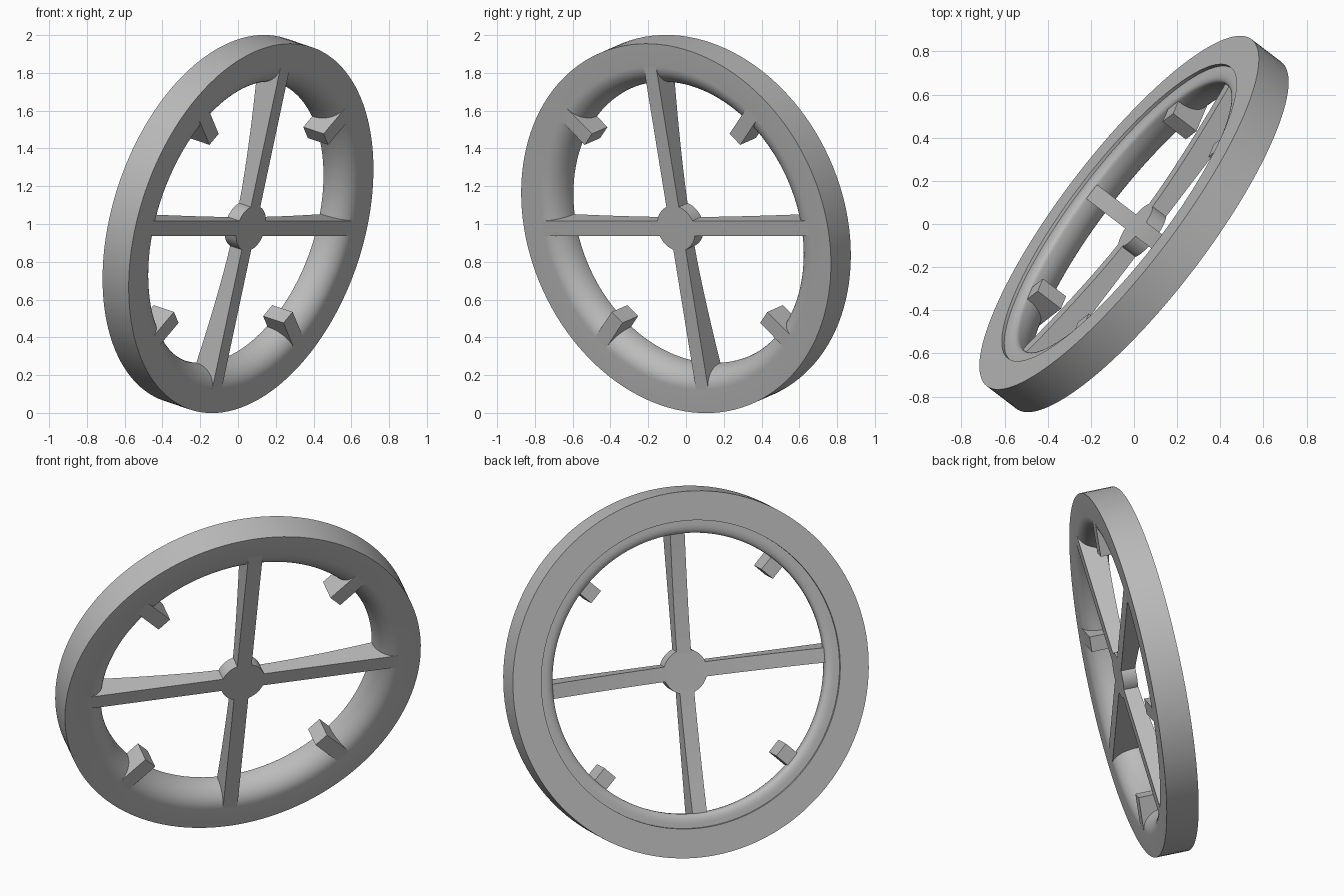
import bpy, bmesh
from math import sin, cos, pi, radians
from mathutils import Matrix, Vector

cube = bpy.data.objects.get("Cube")
if cube:
    bpy.data.objects.remove(cube)

grey = bpy.data.materials.new("plain_grey")
grey.use_nodes = True
grey.diffuse_color = (0.5, 0.5, 0.5, 1)
grey.node_tree.nodes["Principled BSDF"].inputs["Base Color"].default_value = (0.5, 0.5, 0.5, 1)

# Wheel frame: local z is the axle, local y the upright spoke
axle = Vector((0.768, -0.586, -0.258)).normalized()
across = Vector((-axle.y, axle.x, 0)).normalized()
upright = axle.cross(across)
tilt = Matrix((across, upright, axle)).transposed().to_4x4()
place = Matrix.Translation((0, 0, 1)) @ tilt

FRONT = 0.09       # front plane along the axle
RIM = 1.012        # outer radius
THROAT = 0.775     # narrowest opening radius


def finish(bm, name, smooth=False):
    bmesh.ops.recalc_face_normals(bm, faces=bm.faces)
    bm.transform(place)
    mesh = bpy.data.meshes.new(name)
    bm.to_mesh(mesh)
    bm.free()
    mesh.materials.append(grey)
    obj = bpy.data.objects.new(name, mesh)
    bpy.context.collection.objects.link(obj)
    if smooth:
        bpy.ops.object.select_all(action='DESELECT')
        bpy.context.view_layer.objects.active = obj
        obj.select_set(True)
        bpy.ops.object.shade_smooth_by_angle(angle=radians(30))
    return obj


def lathe(name, profile, steps):
    """Turn a closed (radius, axle) profile around the axle."""
    bm = bmesh.new()
    verts = [bm.verts.new((r, 0, s)) for r, s in profile]
    edges = [bm.edges.new((v, verts[i - 1])) for i, v in enumerate(verts)]
    bmesh.ops.spin(bm, geom=verts + edges, cent=(0, 0, 0), axis=(0, 0, 1),
                   angle=2 * pi, steps=steps, use_merge=True)
    bmesh.ops.remove_doubles(bm, verts=bm.verts, dist=0.0001)
    return finish(bm, name, True)


def radial_prism(name, profile, width, angle):
    """Extrude a (radius, axle) outline sideways and turn it around the axle."""
    bm = bmesh.new()
    face = bm.faces.new([bm.verts.new((r, -width / 2, s)) for r, s in profile])
    new = bmesh.ops.extrude_face_region(bm, geom=[face])["geom"]
    moved = [v for v in new if isinstance(v, bmesh.types.BMVert)]
    bmesh.ops.translate(bm, verts=moved, vec=(0, width, 0))
    bm.transform(Matrix.Rotation(angle, 4, 'Z'))
    return finish(bm, name)


def quarter(center, rx, ry, start, count):
    """Quarter ellipse, running clockwise from the start angle."""
    return [(center[0] + rx * cos(start - i * pi / 2 / count),
             center[1] + ry * sin(start - i * pi / 2 / count))
            for i in range(count + 1)]


# Rim: flat outside, rounded front lip, small stepped seat at the back
lip = quarter((0.885, -0.04), 0.11, 0.13, pi / 2, 0 + 1)
lip = [(0.885 - 0.11 * sin(a), -0.04 + 0.13 * cos(a))
       for a in (i * pi / 24 for i in range(13))]
back_lip = [(0.825 - 0.05 * cos(a), -0.05 - 0.025 * sin(a))
            for a in (i * pi / 12 for i in range(7))]
lathe("rim", [(RIM, -FRONT), (RIM, FRONT)] + lip + back_lip
      + [(0.85, -0.075), (0.85, -FRONT)], 128)

# Hub
hub = bmesh.new()
bmesh.ops.create_cone(hub, cap_ends=True, segments=64, radius1=0.124, radius2=0.124,
                      depth=0.08, matrix=Matrix.Translation((0, 0, FRONT - 0.04)))
finish(hub, "hub", True)

# Spokes: flush at the front, deepening toward the rim in a gentle curve
back_edge = []
for i in range(9):
    t = i / 8
    back_edge.append((0.1 + t * (THROAT + 0.01 - 0.1), 0.01 - 0.06 * t ** 1.5))
spoke = [(0.1, FRONT)] + back_edge + [(0.885, -0.05), (0.885, FRONT)]
for i, side in enumerate(("left", "top", "right", "bottom")):
    radial_prism(side + "_spoke", spoke, 0.082, i * pi / 2)

# Stub blocks between the spokes
block = [(0.69, FRONT), (0.69, -0.05), (0.885, -0.05), (0.885, FRONT)]
for i, side in enumerate(("upper_left", "upper_right", "lower_right", "lower_left")):
    radial_prism(side + "_block", block, 0.085, pi / 4 + i * pi / 2)
